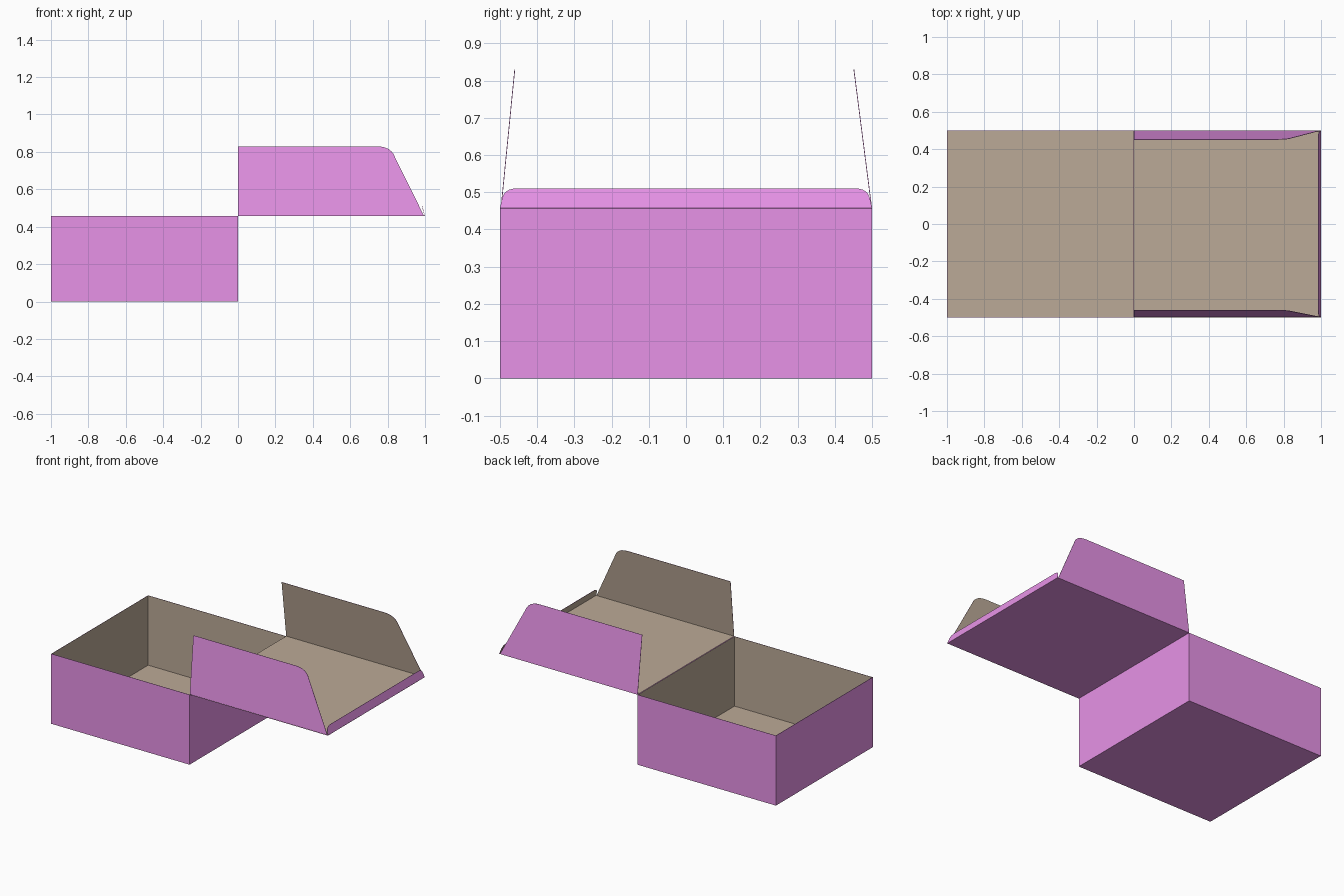
import bpy, bmesh
from mathutils import Vector

if "Cube" in bpy.data.objects:
    bpy.data.objects.remove(bpy.data.objects["Cube"])

RIM = 0.457      # height of the box rim and lid hinge
SHEET = 0.002    # card thickness


def make_material(name, color):
    mat = bpy.data.materials.new(name)
    mat.diffuse_color = (*color, 1)
    mat.use_nodes = True
    mat.node_tree.nodes["Principled BSDF"].inputs["Base Color"].default_value = mat.diffuse_color
    return mat


OUTSIDE = make_material("outside_pink", (0.80, 0.29, 0.80))
INSIDE = make_material("inside_card", (0.50, 0.40, 0.31))


def finish(name, bm):
    """Turn a bmesh into a thin card object, coloured differently inside and out."""
    mesh = bpy.data.meshes.new(name)
    bm.to_mesh(mesh)
    bm.free()
    obj = bpy.data.objects.new(name, mesh)
    bpy.context.collection.objects.link(obj)
    mesh.materials.append(OUTSIDE)
    mesh.materials.append(INSIDE)
    mod = obj.modifiers.new("card_thickness", 'SOLIDIFY')
    mod.thickness = SHEET
    mod.offset = -1
    mod.use_even_offset = True
    mod.material_offset = 1
    return obj


def panel(name, points, outward):
    """Flat card panel whose outer side faces the given direction."""
    bm = bmesh.new()
    face = bm.faces.new([bm.verts.new(p) for p in points])
    face.normal_update()
    if face.normal.dot(Vector(outward)) < 0:
        face.normal_flip()
    return finish(name, bm)


def rounded(a, control, b, steps=6):
    """Quadratic curve from a to b for a rounded corner."""
    out = []
    for i in range(steps + 1):
        t = i / steps
        out.append(tuple((1 - t) ** 2 * p + 2 * t * (1 - t) * c + t * t * q
                         for p, c, q in zip(a, control, b)))
    return out


# Open-topped box
bm = bmesh.new()
bmesh.ops.create_cube(bm, size=1)
bmesh.ops.scale(bm, vec=(1, 1, RIM), verts=bm.verts)
bmesh.ops.translate(bm, vec=(-0.5, 0, RIM / 2), verts=bm.verts)
bmesh.ops.delete(bm, geom=[f for f in bm.faces if f.normal.z > 0.5], context='FACES_ONLY')
finish("box_body", bm)

# Lid folded flat
panel("lid_panel", [(0, -0.5, RIM), (1, -0.5, RIM), (1, 0.5, RIM), (0, 0.5, RIM)], (0, 0, -1))

# Side flaps, leaning inwards slightly, with tapered rounded ends
SIDE_H = 0.373
side = [(0, 0), (0.995, 0)] + rounded((0.84, 0.313), (0.82, SIDE_H), (0.74, SIDE_H)) + [(0, SIDE_H)]
for name, base, top in (("front_flap", -0.498, -0.461), ("back_flap", 0.5, 0.452)):
    pts = [(x, base + (top - base) * h / SIDE_H, RIM + h) for x, h in side]
    panel(name, pts, (0, base, 0))

# Short tuck flap at the end of the lid
TUCK_H = 0.053
half = [(0.5, 0)] + rounded((0.495, 0.022), (0.49, TUCK_H), (0.455, TUCK_H))
tuck = half + [(-y, h) for y, h in reversed(half)]
panel("tuck_flap", [(1 - 0.015 * h / TUCK_H, y, RIM + h) for y, h in tuck], (1, 0, 0))
